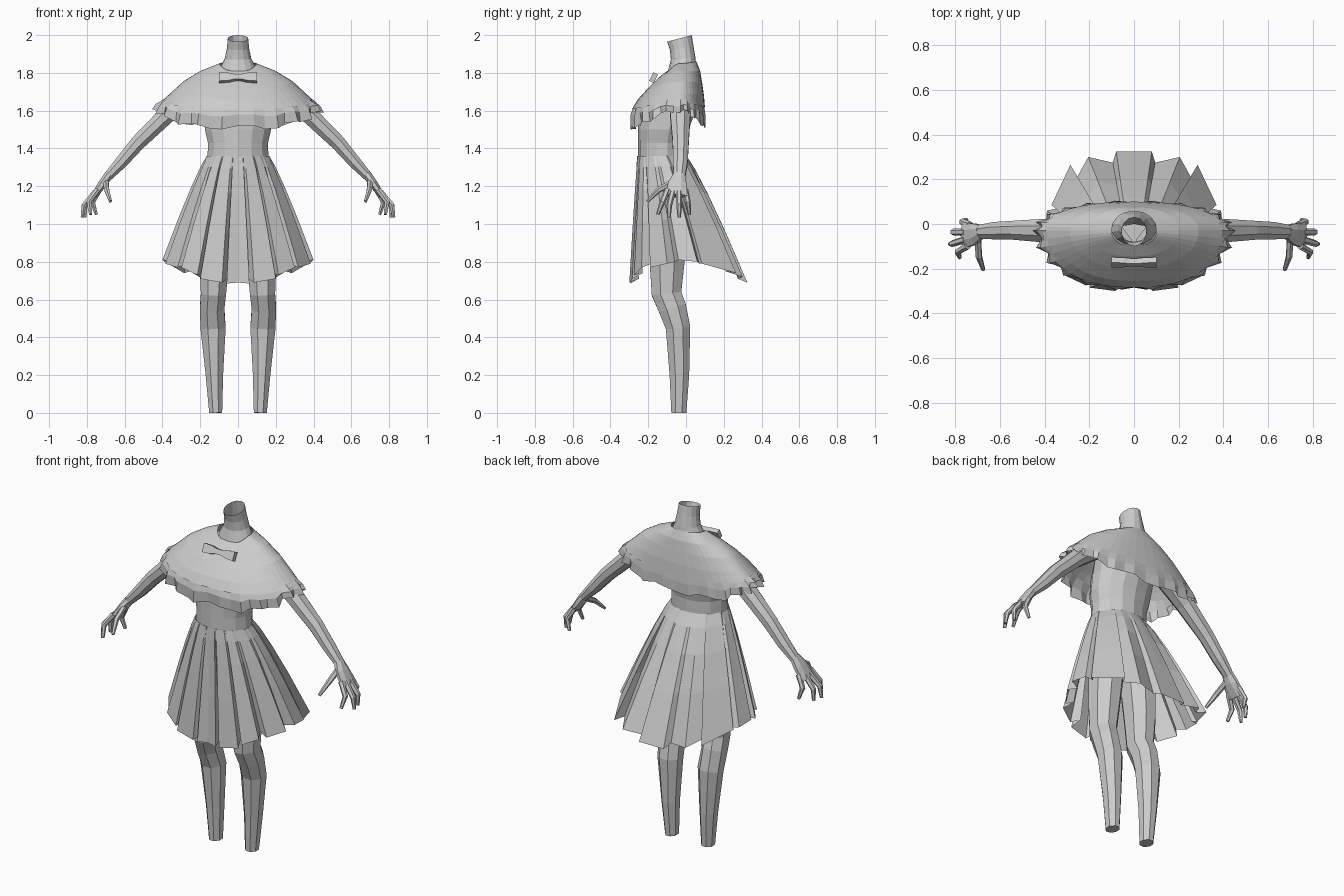
import bpy, bmesh, math
from mathutils import Vector

if "Cube" in bpy.data.objects:
    bpy.data.objects.remove(bpy.data.objects["Cube"])

grey = bpy.data.materials.new("plain grey")
grey.diffuse_color = (0.6, 0.6, 0.6, 1)
grey.use_nodes = True
grey.node_tree.nodes["Principled BSDF"].inputs["Base Color"].default_value = grey.diffuse_color


def loft(name, ring_sets, mirror=False):
    """Skin one or more stacks of rings; each stack is (rings, cap_start, cap_end)."""
    bm = bmesh.new()
    for rings, cap_a, cap_b in ring_sets:
        loops = [[bm.verts.new(p) for p in ring] for ring in rings]
        n = len(loops[0])
        for a, b in zip(loops, loops[1:]):
            for i in range(n):
                j = (i + 1) % n
                bm.faces.new((a[i], a[j], b[j], b[i]))
        if cap_a:
            bm.faces.new(loops[0][::-1])
        if cap_b:
            bm.faces.new(loops[-1])
    bmesh.ops.recalc_face_normals(bm, faces=bm.faces)
    mesh = bpy.data.meshes.new(name)
    bm.to_mesh(mesh)
    bm.free()
    mesh.materials.append(grey)
    obj = bpy.data.objects.new(name, mesh)
    bpy.context.collection.objects.link(obj)
    if mirror:
        obj.modifiers.new("mirror", 'MIRROR').use_mirror_merge = False
    return obj


def tube(points, n):
    """Elliptical rings along a path of (x, y, z, side radius, depth radius)."""
    pos = [Vector(p[:3]) for p in points]
    rings = []
    for i, p in enumerate(points):
        t = (pos[min(i + 1, len(pos) - 1)] - pos[max(i - 1, 0)]).normalized()
        v = Vector((0, 1, 0))
        v = (v - t * v.dot(t)).normalized()
        u = v.cross(t)
        angles = [2 * math.pi * (k + 0.5) / n for k in range(n)]
        rings.append([pos[i] + u * p[3] * math.cos(a) + v * p[4] * math.sin(a)
                      for a in angles])
    return rings


# torso and neck: z, half width, front y, back y, drop of the front edge
torso = [(1.10, .17, -.21, .02, 0), (1.25, .17, -.23, .01, 0),
         (1.36, .165, -.255, 0, 0), (1.43, .163, -.255, 0, 0),
         (1.50, .18, -.255, .015, 0), (1.60, .18, -.25, .05, 0),
         (1.70, .20, -.18, .065, 0), (1.78, .17, -.13, .065, 0),
         (1.83, .10, -.095, .055, .02), (1.88, .072, -.08, .05, .01),
         (1.94, .06, -.085, .04, .02), (2.00, .055, -.10, .03, .035)]
rings = []
for z, rx, yf, yb, drop in torso:
    ring = []
    for k in range(14):
        a = 2 * math.pi * k / 14
        c = math.cos(a)
        ring.append((rx * math.sin(a), (yf + yb) / 2 - (yb - yf) / 2 * c,
                     z - drop * (1 + c) / 2))
    rings.append(ring)
loft("torso", [(rings, True, False)])

# pleated skirt: half of the hem outline, front centre to back centre
hem = [(0, -.285, .69), (.06, -.295, .685), (.055, -.25, .71), (.085, -.30, .69),
       (.20, -.285, .71), (.18, -.23, .74), (.215, -.275, .73), (.30, -.235, .77),
       (.27, -.18, .79), (.32, -.19, .77), (.385, -.10, .79), (.345, -.06, .80),
       (.40, -.04, .81), (.39, .06, .80), (.345, .07, .79), (.37, .085, .79),
       (.285, .265, .74), (.255, .21, .75), (.205, .30, .72), (.095, .275, .71),
       (.08, .325, .69), (0, .325, .69)]
hem += [(-x, y, z) for x, y, z in hem[-2:0:-1]]
rings = []
for f in (0, .1, .3, .6, 1):
    ring, g = [], f ** .87
    for x, y, z in hem:
        a = math.atan2(x / .4, -(y - .01) / .31)
        wx, wy = .168 * math.sin(a), -.128 - .131 * math.cos(a)
        ring.append((wx + (x - wx) * g, wy + (y - wy) * g, 1.36 + (z - 1.36) * f))
    rings.append(ring)
loft("pleated_skirt", [(rings, False, False)])


def cape_ring(rx, yf, yb, zf, zs, zb, n=44, frill=0):
    """Ring with separate front, side and back heights; frill folds the edge."""
    ring, cy = [], -.03
    for k in range(n):
        a = 2 * math.pi * k / n
        s, c = math.sin(a), math.cos(a)
        r = 1 + frill * (1 if k % 2 else -1)
        w = abs(s) ** 3
        x = rx * math.copysign(abs(s) ** .85, s) * r
        y = cy + ((yf - cy) * c if c > 0 else -(yb - cy) * c) * r
        z = (zf if c > 0 else zb) * (1 - w) + zs * w
        ring.append((x, y, z + frill * .2 * (1 if k % 4 < 2 else -1)))
    return ring


# shoulder cape with a frilled lower edge
loft("cape", [([cape_ring(.10, -.10, .055, 1.81, 1.85, 1.86),
                cape_ring(.20, -.145, .075, 1.775, 1.81, 1.81),
                cape_ring(.29, -.20, .085, 1.72, 1.755, 1.75),
                cape_ring(.36, -.255, .095, 1.66, 1.69, 1.68),
                cape_ring(.41, -.285, .10, 1.61, 1.645, 1.62)], False, False)])
loft("cape_frill", [([cape_ring(.395, -.275, .095, 1.625, 1.66, 1.635),
                      cape_ring(.425, -.29, .10, 1.575, 1.63, 1.58, frill=.025),
                      cape_ring(.435, -.285, .10, 1.51, 1.60, 1.52, frill=.045)],
                     False, False)])

# legs
leg = [(.118, -.038, 0, .037, .043), (.125, -.035, .20, .05, .056),
       (.132, -.042, .45, .072, .07), (.137, -.072, .555, .07, .08),
       (.130, -.103, .63, .072, .085), (.125, -.10, .80, .085, .10),
       (.110, -.10, 1.0, .095, .11), (.09, -.11, 1.2, .085, .11)]
loft("legs", [(tube(leg, 8), True, True)], mirror=True)

# arms
arm = [(.14, -.02, 1.73, .06, .07), (.24, -.025, 1.69, .062, .07),
       (.38, -.03, 1.575, .05, .058), (.53, -.028, 1.43, .043, .046),
       (.62, -.03, 1.325, .036, .042), (.69, -.035, 1.25, .026, .033)]
loft("arms", [(tube(arm, 8), True, True)], mirror=True)

# hands: palm, then four fingers and a thumb
palm = [(.685, -.035, 1.26, .025, .033), (.715, -.045, 1.215, .025, .052),
        (.762, -.052, 1.15, .017, .062)]
fingers = [((.745, -.098, 1.18), (.79, -.125, 1.115), (.78, -.15, 1.05)),
           ((.755, -.07, 1.17), (.815, -.088, 1.10), (.825, -.09, 1.035)),
           ((.755, -.037, 1.17), (.81, -.036, 1.10), (.81, -.036, 1.035)),
           ((.735, -.005, 1.18), (.77, .01, 1.115), (.75, .018, 1.05)),
           ((.70, -.065, 1.225), (.695, -.145, 1.18), (.675, -.205, 1.12))]
stacks = [(tube(palm, 8), True, True)]
for f in fingers:
    path = [p + (r, r) for p, r in zip(f, (.017, .015, .009))]
    stacks.append((tube(path, 6), True, True))
loft("hands", stacks, mirror=True)

# bow: flat tilted bar pinched in the middle
rings = []
for x, h in ((-.10, .023), (-.05, .02), (-.018, .013), (.018, .013), (.05, .02), (.10, .023)):
    y, z = -.172, 1.775
    rings.append([(x, y - .012 - h * .5, z - h + .006), (x, y - .012 + h * .5, z + h + .006),
                  (x, y + .012 + h * .5, z + h - .006), (x, y + .012 - h * .5, z - h - .006)])
loft("bow", [(rings, True, True)])
